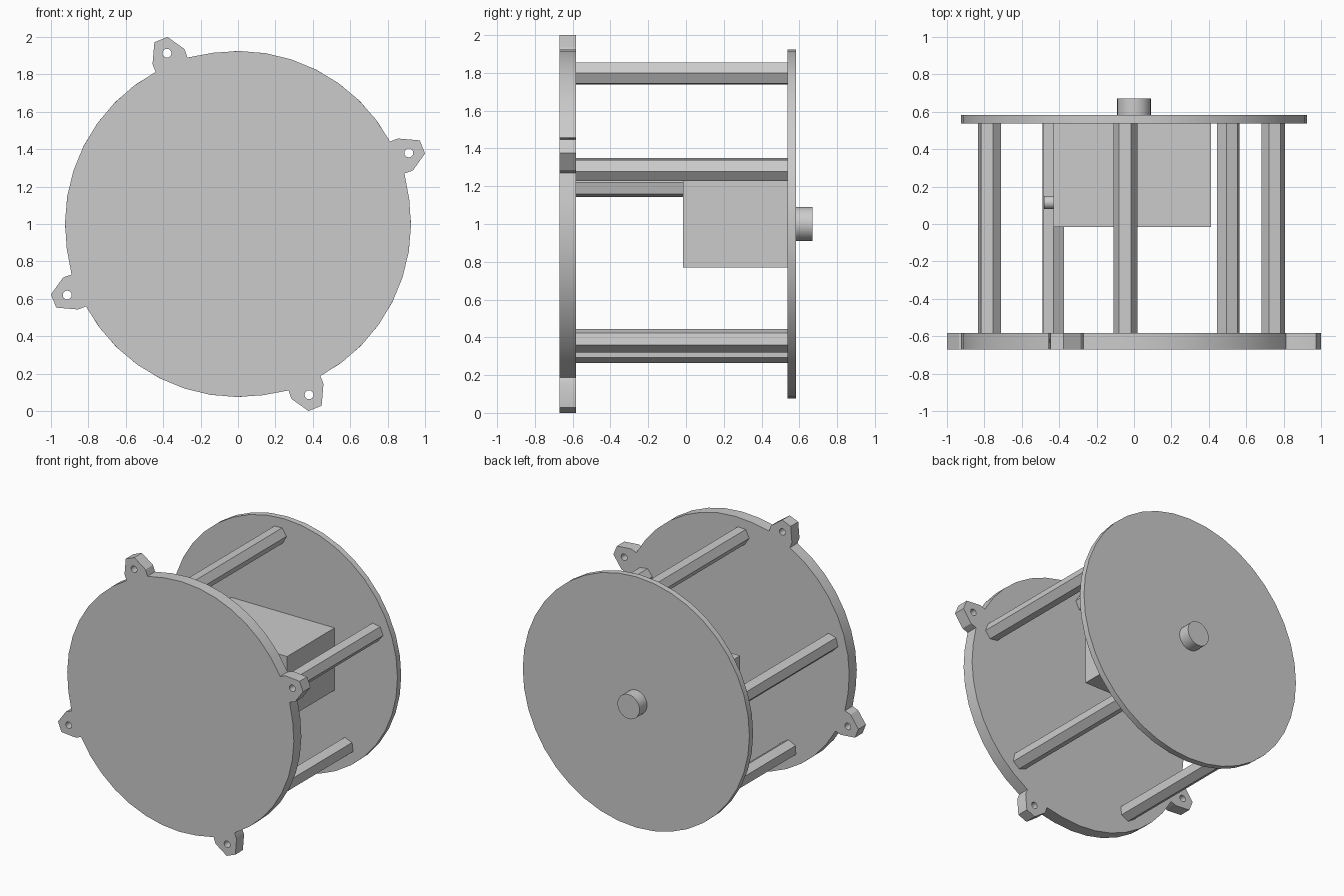
import bpy
from math import sin, cos, pi, radians, atan2, hypot
from mathutils import Matrix

cube = bpy.data.objects.get("Cube")
if cube:
    bpy.data.objects.remove(cube, do_unlink=True)

grey = bpy.data.materials.new("light_grey")
grey.use_nodes = True
COLOUR = (0.6, 0.6, 0.6, 1)
grey.diffuse_color = COLOUR
grey.node_tree.nodes["Principled BSDF"].inputs["Base Color"].default_value = COLOUR

CENTRE_Z = 1.0
DISC_R = 0.925
FRONT, FRONT_IN, BACK_IN, BACK, KNOB_END = -0.67, -0.582, 0.538, 0.582, 0.67


def finish(obj, name):
    """Name, colour and shade the active part."""
    obj.name = name
    obj.data.name = name
    obj.data.materials.clear()
    obj.data.materials.append(grey)
    bpy.ops.object.select_all(action='DESELECT')
    obj.select_set(True)
    bpy.context.view_layer.objects.active = obj
    bpy.ops.object.shade_smooth_by_angle(angle=radians(30))
    return obj


def prism(name, sides, radius, y0, y1, x=0, z=CENTRE_Z, turn=0):
    """Prism along y; a corner points at angle turn in the xz plane."""
    bpy.ops.mesh.primitive_cylinder_add(vertices=sides, radius=radius, depth=y1 - y0)
    obj = bpy.context.object
    corner = obj.data.vertices[0].co
    spin = turn - atan2(corner.y, corner.x)
    obj.data.transform(Matrix.Translation((x, (y0 + y1) / 2, z))
                       @ Matrix.Rotation(pi / 2, 4, 'X')
                       @ Matrix.Rotation(spin, 4, 'Z'))
    return finish(obj, name)


def add_loop(curve, points):
    spline = curve.splines.new('POLY')
    spline.points.add(len(points) - 1)
    for p, (x, y) in zip(spline.points, points):
        p.co = (x, y, 0, 1)
    spline.use_cyclic_u = True


def quarter_turns(point, k):
    x, y = point
    for _ in range(k):
        x, y = -y, x
    return x, y


# Front plate: round outline with four pierced mounting lugs
LUG = [(-0.27, 0.89), (-0.286, 0.935), (-0.377, 1.0),
       (-0.447, 0.972), (-0.457, 0.855), (-0.441, 0.813)]
HOLE = (-0.38, 0.913)
ARC_STEPS = 9
outline = []
curve = bpy.data.curves.new("front_plate_outline", 'CURVE')
curve.dimensions = '2D'
curve.fill_mode = 'BOTH'
curve.extrude = (FRONT_IN - FRONT) / 2
lug_end = atan2(LUG[-1][1], LUG[-1][0])
lug_start = atan2(LUG[0][1], LUG[0][0]) + pi / 2
for k in range(4):
    quarter = list(LUG)
    for i in range(1, ARC_STEPS):
        a = lug_end + (lug_start - lug_end) * i / ARC_STEPS
        quarter.append((DISC_R * cos(a), DISC_R * sin(a)))
    outline += [quarter_turns(p, k) for p in quarter]
add_loop(curve, outline)
for k in range(4):
    hx, hy = quarter_turns(HOLE, k)
    add_loop(curve, [(hx + 0.024 * cos(pi * i / 8), hy + 0.024 * sin(pi * i / 8))
                     for i in range(16)])
temp = bpy.data.objects.new("outline_helper", curve)
bpy.context.collection.objects.link(temp)
graph = bpy.context.evaluated_depsgraph_get()
mesh = bpy.data.meshes.new_from_object(temp.evaluated_get(graph))
bpy.data.objects.remove(temp, do_unlink=True)
mesh.transform(Matrix.Translation((0, (FRONT + FRONT_IN) / 2, CENTRE_Z))
               @ Matrix.Rotation(pi / 2, 4, 'X'))
plate = bpy.data.objects.new("front_plate", mesh)
bpy.context.collection.objects.link(plate)
finish(plate, "front_plate")

# Back plate and its round shaft end
prism("back_plate", 40, DISC_R, BACK_IN, BACK)
prism("shaft_end", 32, 0.09, BACK, KNOB_END)

# Five hexagonal spacer rods on a ring
for k in range(5):
    a = radians(93.2 + 72 * k)
    prism(f"spacer_rod_{k + 1}", 6, 0.064, FRONT_IN, BACK_IN,
          0.798 * cos(a), CENTRE_Z + 0.798 * sin(a), a + pi / 6)

# Motor box on the back plate
bpy.ops.mesh.primitive_cube_add(size=1)
box = bpy.context.object
box.data.transform(Matrix.Translation((-0.01, (BACK_IN - 0.015) / 2, CENTRE_Z))
                   @ Matrix.Diagonal((0.843, BACK_IN + 0.015, 0.46, 1)))
finish(box, "motor_box")

# Small round stub on the side of the box
bpy.ops.mesh.primitive_cylinder_add(vertices=24, radius=0.035, depth=0.05)
stub = bpy.context.object
stub.data.transform(Matrix.Translation((-0.456, 0.115, CENTRE_Z))
                    @ Matrix.Rotation(pi / 2, 4, 'Y'))
finish(stub, "side_stub")
